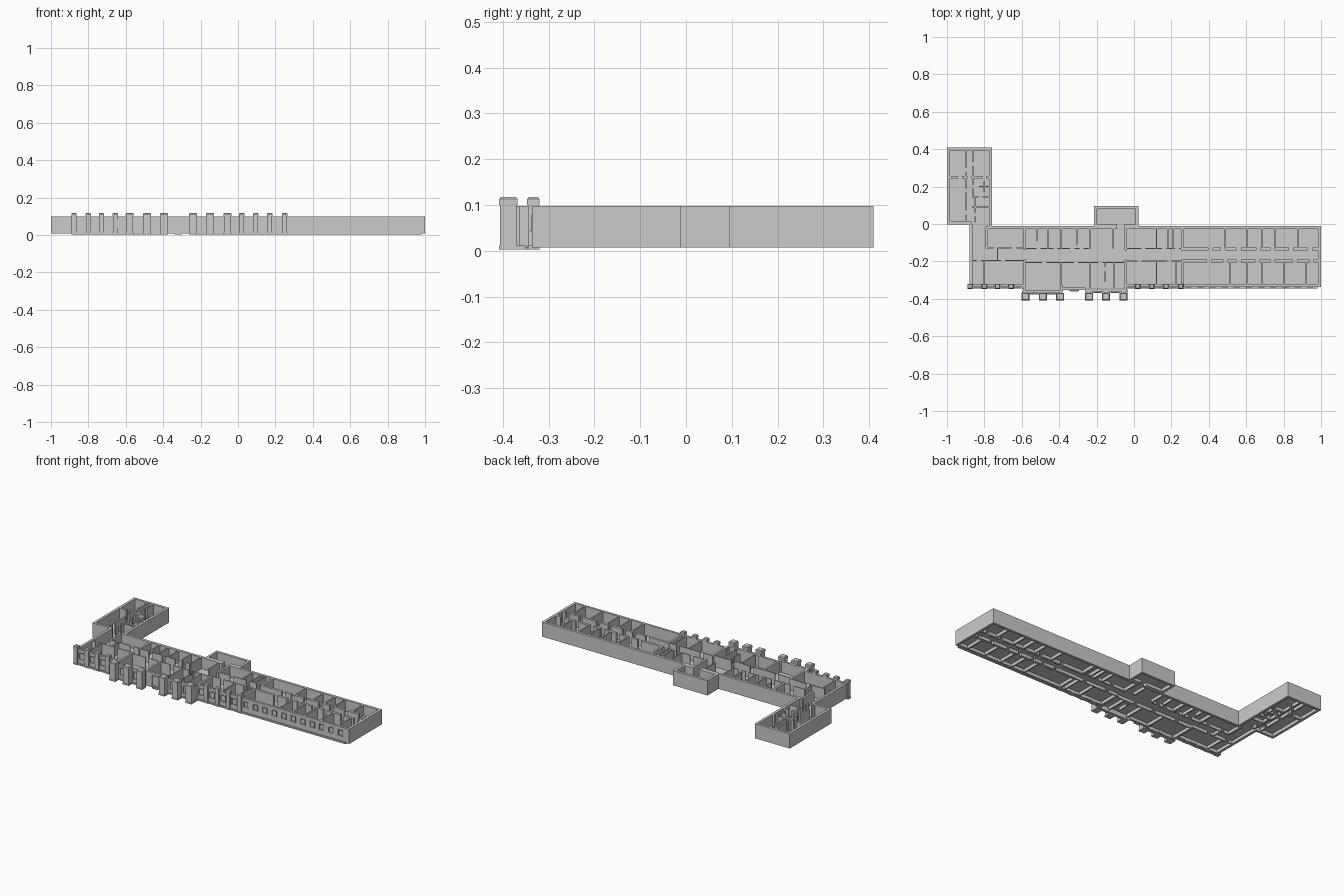
import bpy, bmesh

BASE, TOP = 0.007, 0.098


def box(bm, x0, x1, y0, y1, z0, z1, taper=0.0):
    v = []
    for z, t in ((z0, 0), (z1, taper)):
        v += [bm.verts.new(p) for p in ((x0 + t, y0 + t, z), (x1 - t, y0 + t, z),
                                        (x1 - t, y1 - t, z), (x0 + t, y1 - t, z))]
    for f in ((3, 2, 1, 0), (4, 5, 6, 7), (0, 1, 5, 4), (1, 2, 6, 5), (2, 3, 7, 6), (3, 0, 4, 7)):
        bm.faces.new([v[i] for i in f])


def finish(bm, name):
    me = bpy.data.meshes.new(name)
    bm.to_mesh(me)
    bm.free()
    ob = bpy.data.objects.new(name, me)
    bpy.context.collection.objects.link(ob)


def wall(bm, axis, a, b, c, t, gaps=(), gap_w=0.022, z0=BASE, z1=TOP):
    """Wall along an axis from a to b, centred on c, with full-height door gaps."""
    edges = [a]
    for g in sorted(gaps):
        edges += [g - gap_w / 2, g + gap_w / 2]
    edges.append(b)
    for s, e in zip(edges[::2], edges[1::2]):
        if axis == 'x':
            box(bm, s, e, c - t / 2, c + t / 2, z0, z1)
        else:
            box(bm, c - t / 2, c + t / 2, s, e, z0, z1)


def window_wall(bm, a, b, c, centres, w, sill, head):
    """Wall with shallow blind windows: pierced outer skin on a solid backing."""
    f = c - 0.004
    wall(bm, 'x', a, b, c + 0.003, 0.010)
    wall(bm, 'x', a, b, f, 0.004, z1=sill)
    wall(bm, 'x', a, b, f, 0.004, centres, w, sill, head)
    wall(bm, 'x', a, b, f, 0.004, z0=head)


def frames(bm, centres, y, w, sill, head, d=0.003, f=0.004):
    for x in centres:
        for s in (-1, 1):
            m = x + s * (w + f) / 2
            box(bm, m - f / 2, m + f / 2, y - d, y + 0.002, sill, head)
        box(bm, x - w / 2 - f, x + w / 2 + f, y - d, y + 0.002, head, head + f)
        box(bm, x - w / 2 - f, x + w / 2 + f, y - d - 0.001, y + 0.002, sill - f, sill)


def mids(xs):
    return [(p + q) / 2 for p, q in zip(xs, xs[1:])]


# floor slabs, raised above the wall feet
bm = bmesh.new()
for x0, x1, y0, y1 in ((-0.87, 0.995, -0.328, -0.015), (-0.59, -0.38, -0.36, -0.328),
                       (-0.38, -0.04, -0.345, -0.328), (-0.995, -0.768, 0.003, 0.405),
                       (-0.87, -0.768, -0.015, 0.003), (-0.205, 0.015, -0.015, 0.09)):
    box(bm, x0, x1, y0, y1, 0.026, 0.028)
finish(bm, "floor")

# outer walls without windows
T = 0.016
bm = bmesh.new()
wall(bm, 'x', -0.79, 1.0, -0.02, T, (-0.07,), 0.04)
wall(bm, 'y', -0.335, -0.012, 0.992, T)
wall(bm, 'y', -0.335, 0.0, -0.872, T)
wall(bm, 'x', -0.215, 0.023, 0.088, T)
wall(bm, 'y', -0.012, 0.096, -0.207, T)
wall(bm, 'y', -0.012, 0.096, 0.015, T)
wall(bm, 'x', -0.215, 0.023, -0.006, 0.012, (-0.07,), 0.04)
wall(bm, 'y', -0.003, 0.41, -0.992, T)
wall(bm, 'y', -0.012, 0.41, -0.768, T)
wall(bm, 'x', -1.0, -0.76, 0.402, T)
wall(bm, 'x', -1.0, -0.87, 0.005, T)
finish(bm, "outer_walls")

# pilaster positions
small_left = [-0.877, -0.80, -0.73, -0.657]
small_right = [0.02, 0.095, 0.17, 0.25]
big_left = [-0.58, -0.487, -0.395]
big_right = [-0.24, -0.15, -0.056]

# front walls with recessed windows
bm = bmesh.new()
fr = bmesh.new()
row = [0.29 + 0.065 * i for i in range(11)]
sections = ((0.25, 1.0, -0.330, row, 0.028, 0.045, 0.075),
            (-0.88, -0.59, -0.330, mids(small_left + [-0.59]), 0.032, 0.04, 0.075),
            (-0.04, 0.25, -0.330, mids([-0.05] + small_right), 0.032, 0.04, 0.075),
            (-0.595, -0.385, -0.364, mids(big_left), 0.034, 0.035, 0.078),
            (-0.385, -0.26, -0.348, [-0.32], 0.045, 0.018, 0.08),
            (-0.26, -0.04, -0.358, mids(big_right), 0.034, 0.035, 0.078))
for a, b, c, xs, w, sill, head in sections:
    window_wall(bm, a, b, c, xs, w, sill, head)
    frames(fr, xs, c - 0.006, w, sill, head)
for x, y in ((-0.588, -0.367), (-0.389, -0.367), (-0.047, -0.359)):
    wall(bm, 'y', y, -0.325, x, 0.012)
finish(bm, "front_walls")
finish(fr, "window_frames")

# plinth ledge along the front
bm = bmesh.new()
box(bm, -0.89, -0.59, -0.344, -0.33, 0.003, 0.012)
box(bm, -0.04, 0.98, -0.344, -0.33, 0.003, 0.012)
box(bm, -0.60, -0.385, -0.376, -0.36, 0.003, 0.012)
box(bm, -0.34, -0.30, -0.36, -0.345, 0.003, 0.010)
box(bm, -0.26, -0.035, -0.368, -0.35, 0.003, 0.012)
finish(bm, "front_plinth")

# pilasters: base, shaft, cap with chamfered top
bm = bmesh.new()
for xs, w, y0, y1 in ((small_left + small_right, 0.025, -0.345, -0.322),
                      (big_left + big_right, 0.038, -0.406, -0.370)):
    for x in xs:
        h, k = w / 2, 0.002
        box(bm, x - h - k, x + h + k, y0 - k, y1 + k, 0.003, 0.012)
        box(bm, x - h, x + h, y0, y1, 0.012, 0.100)
        box(bm, x - h - k, x + h + k, y0 - k, y1 + k, 0.100, 0.113)
        box(bm, x - h - k, x + h + k, y0 - k, y1 + k, 0.113, 0.118, 0.004)
        if w > 0.03:
            box(bm, x - 0.011, x + 0.011, y1 - 0.002, -0.352, 0.007, TOP)
finish(bm, "pilasters")

# corridor walls with door gaps
bm = bmesh.new()
wall(bm, 'x', 0.26, 0.985, -0.134, 0.015, (0.41, 0.475, 0.56, 0.665, 0.74, 0.84, 0.94))
wall(bm, 'x', 0.26, 0.985, -0.198, 0.015, (0.40, 0.49, 0.56, 0.66, 0.74, 0.86, 0.95))
wall(bm, 'x', -0.04, 0.25, -0.130, 0.006, (0.05, 0.16, 0.23))
wall(bm, 'x', -0.04, 0.25, -0.197, 0.006, (0.03, 0.19))
wall(bm, 'x', -0.79, -0.59, -0.127, 0.006, (-0.74, -0.64))
wall(bm, 'x', -0.865, -0.59, -0.195, 0.006, (-0.83, -0.70))
wall(bm, 'x', -0.58, -0.05, -0.206, 0.006, (-0.48, -0.31, -0.18))
wall(bm, 'x', -0.58, -0.39, -0.130, 0.006, (-0.51, -0.42))
wall(bm, 'x', -0.39, -0.24, -0.130, 0.006, (-0.33, -0.28))
finish(bm, "corridor_walls")

# cross walls between rooms
bm = bmesh.new()
for x in (0.487, 0.605, 0.685, 0.755, 0.877):
    wall(bm, 'y', -0.134, -0.02, x, 0.008)
for x in (0.515, 0.605, 0.685, 0.80, 0.92):
    wall(bm, 'y', -0.33, -0.198, x, 0.008)
for x in (0.18, 0.21, 0.12):
    wall(bm, 'y', -0.13, -0.02, x, 0.007)
for x in (0.12, 0.225):
    wall(bm, 'y', -0.33, -0.197, x, 0.007)
for x in (0.257, -0.043):
    wall(bm, 'y', -0.33, -0.02, x, 0.013, (-0.166,), 0.05)
wall(bm, 'y', -0.35, -0.02, -0.585, 0.012, (-0.165,), 0.05)
wall(bm, 'y', -0.35, -0.206, -0.39, 0.012)
for x in (-0.235, -0.107):
    wall(bm, 'y', -0.34, -0.206, x, 0.008)
wall(bm, 'y', -0.31, -0.206, -0.155, 0.006, (-0.24,))
for x, y in ((-0.52, -0.09), (-0.46, -0.13), (-0.39, -0.13), (-0.305, -0.11), (-0.235, -0.13)):
    wall(bm, 'y', y, -0.02, x, 0.008)
wall(bm, 'y', -0.13, -0.02, -0.11, 0.008)
wall(bm, 'y', -0.127, -0.02, -0.787, 0.012)
wall(bm, 'y', -0.195, -0.127, -0.73, 0.006)
wall(bm, 'y', -0.33, -0.195, -0.80, 0.008)
finish(bm, "cross_walls")

# side wing rooms
bm = bmesh.new()
wall(bm, 'y', 0.02, 0.40, -0.897, 0.009, (0.06, 0.18, 0.29))
wall(bm, 'y', 0.14, 0.40, -0.862, 0.009, (0.20, 0.32))
wall(bm, 'x', -0.985, -0.77, 0.25, 0.013, (-0.93, -0.88, -0.80))
wall(bm, 'x', -0.862, -0.77, 0.145, 0.009, (-0.82,))
wall(bm, 'x', -0.865, -0.77, 0.09, 0.007)
wall(bm, 'x', -0.83, -0.77, 0.20, 0.007)
wall(bm, 'y', 0.01, 0.145, -0.85, 0.008, (0.05,))
wall(bm, 'y', 0.17, 0.23, -0.80, 0.007)
finish(bm, "wing_walls")
